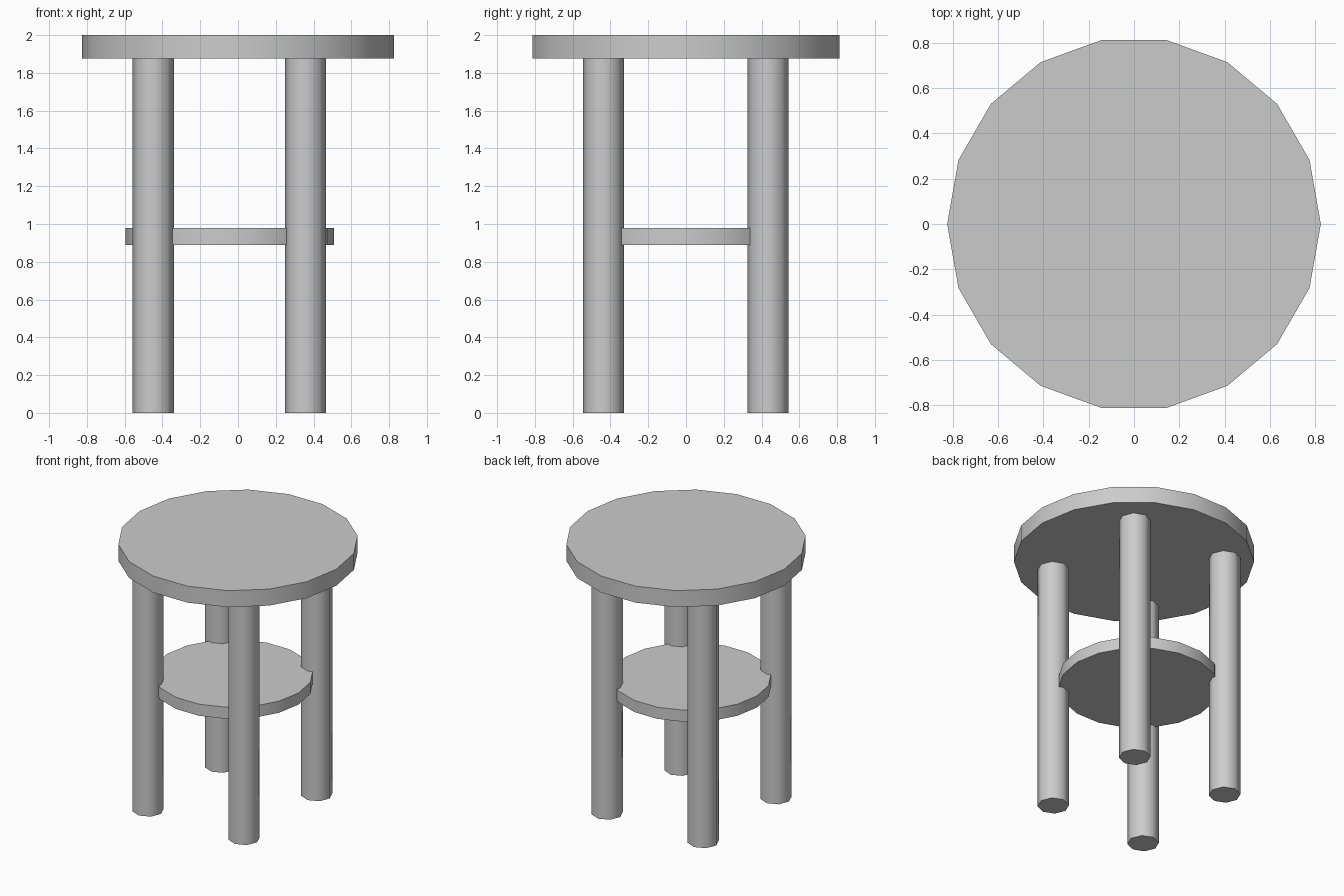
import bpy
import math

if "Cube" in bpy.data.objects:
    bpy.data.objects.remove(bpy.data.objects["Cube"])


def cylinder(name, sides, radius, x, y, z0, z1):
    """Upright prism with a vertex on +x, smooth sides and crisp rims."""
    bpy.ops.mesh.primitive_cylinder_add(
        vertices=sides, radius=radius, depth=z1 - z0,
        location=(x, y, (z0 + z1) / 2), rotation=(0, 0, math.pi / 2))
    obj = bpy.context.object
    obj.name = name
    bpy.ops.object.transform_apply(location=False, rotation=True, scale=False)
    bpy.ops.object.shade_smooth_by_angle(angle=math.radians(50))
    return obj


# Round table top
cylinder("table_top", 18, 0.825, 0, 0, 1.875, 2.0)

# Lower round shelf, resting between the legs
cylinder("lower_shelf", 18, 0.552, -0.043, 0, 0.89, 0.978)

# Four octagonal legs
for side, x in (("left", -0.449), ("right", 0.357)):
    for end, y in (("front", -0.437), ("back", 0.434)):
        cylinder(f"{end}_{side}_leg", 8, 0.109, x, y, 0, 1.875)
